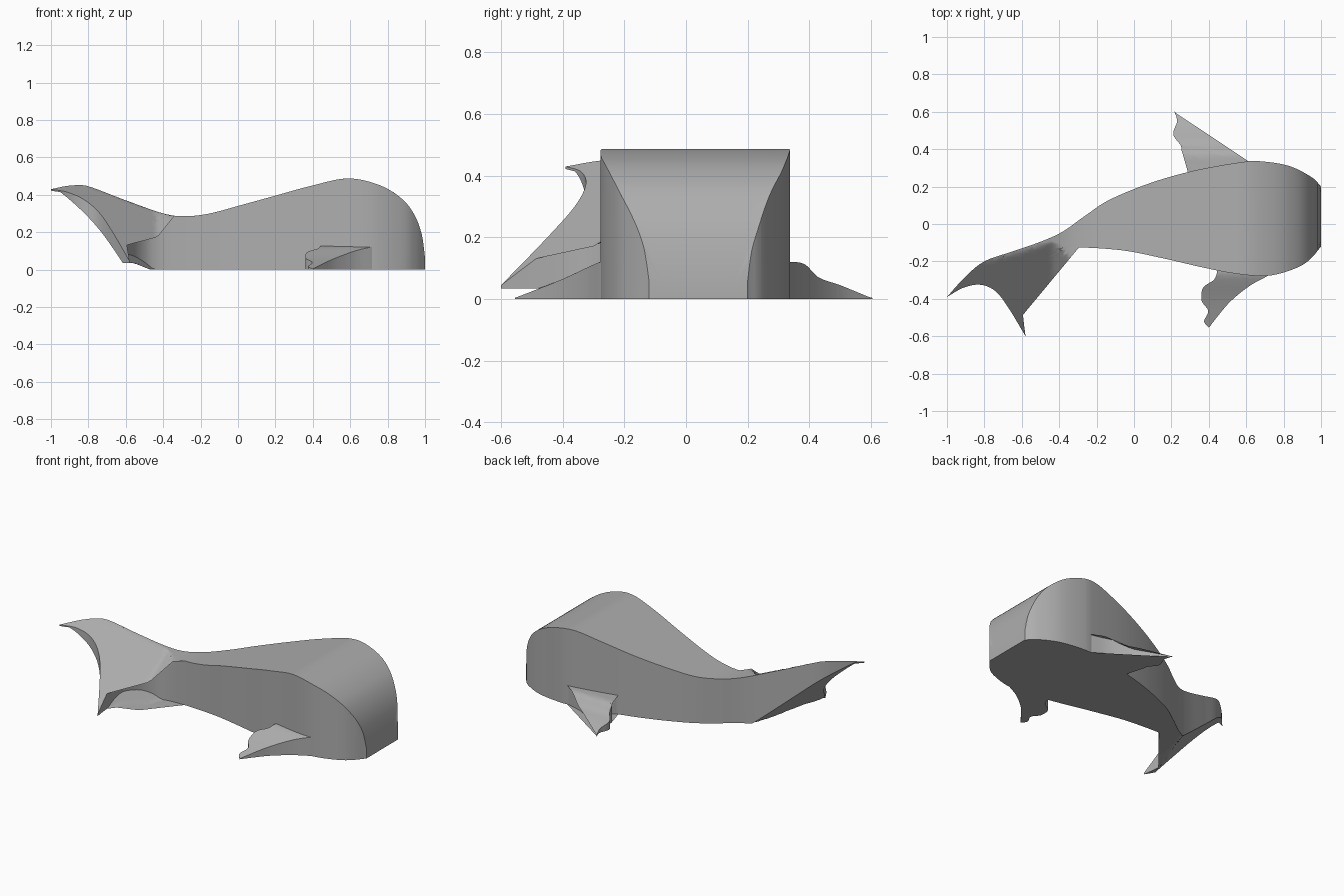
import bpy, bmesh, math
from mathutils import Vector

if "Cube" in bpy.data.objects:
    bpy.data.objects.remove(bpy.data.objects["Cube"], do_unlink=True)

grey = bpy.data.materials.new("soft_grey")
grey.use_nodes = True
tone = (0.42, 0.42, 0.42, 1)
grey.diffuse_color = tone
grey.node_tree.nodes["Principled BSDF"].inputs["Base Color"].default_value = tone


def smooth_path(points, steps=8):
    """Catmull-Rom curve through the points."""
    p = [Vector(q) for q in points]
    p = [2 * p[0] - p[1]] + p + [2 * p[-1] - p[-2]]
    path = []
    for a, b, c, d in zip(p, p[1:], p[2:], p[3:]):
        for i in range(steps):
            t = i / steps
            path.append(0.5 * (2 * b + (c - a) * t + (2 * a - 5 * b + 4 * c - d) * t ** 2
                               + (3 * b - a - 3 * c + d) * t ** 3))
    return path + [p[-2]]


def height_curve(points):
    """Function giving the height along a smooth profile."""
    path = smooth_path(points)

    def height(x):
        if x <= path[0].x:
            return path[0].y
        for a, b in zip(path, path[1:]):
            if x <= b.x:
                return a.y + (b.y - a.y) * (x - a.x) / max(b.x - a.x, 1e-6)
        return path[-1].y
    return height


def slab(name, edges, top, bottom, step, y_cut_limit):
    """Fill a plan outline, slice it finely and stretch it between two surfaces."""
    outline = [q for edge in edges for q in smooth_path(edge)[:-1]]
    bm = bmesh.new()
    bm.faces.new([bm.verts.new((q.x, q.y, 0)) for q in outline])
    bmesh.ops.triangulate(bm, faces=bm.faces[:])
    for axis in (0, 1):
        low = min(q[axis] for q in outline)
        high = max(q[axis] for q in outline)
        normal = (1, 0, 0) if axis == 0 else (0, 1, 0)
        for i in range(1, int((high - low) / step) + 1):
            faces = [f for f in bm.faces
                     if axis == 0 or f.calc_center_median().x < y_cut_limit]
            geom = set(faces)
            for f in faces:
                geom.update(f.edges)
                geom.update(f.verts)
            bmesh.ops.bisect_plane(bm, geom=list(geom), dist=1e-5, plane_no=normal,
                                   plane_co=[(low + i * step) * n for n in normal])
    lower = bm.verts[:]
    grown = bmesh.ops.extrude_face_region(bm, geom=bm.faces[:], use_keep_orig=True)
    for v in [g for g in grown["geom"] if isinstance(g, bmesh.types.BMVert)]:
        v.co.z = top(v.co.x, v.co.y)
    for v in lower:
        v.co.z = bottom(v.co.x, v.co.y)
    bmesh.ops.recalc_face_normals(bm, faces=bm.faces[:])
    mesh = bpy.data.meshes.new(name)
    bm.to_mesh(mesh)
    bm.free()
    obj = bpy.data.objects.new(name, mesh)
    bpy.context.collection.objects.link(obj)
    mesh.materials.append(grey)
    bpy.ops.object.select_all(action="DESELECT")
    obj.select_set(True)
    bpy.context.view_layer.objects.active = obj
    bpy.ops.object.shade_smooth_by_angle(angle=math.radians(35))
    return obj


# Body and tail: side profile, sloping fluke plane and ramped underside
back_line = height_curve([(-1, .43), (-.9, .46), (-.8, .445), (-.6, .37), (-.4, .3), (-.28, .285),
                          (-.15, .3), (0, .34), (.2, .395), (.4, .45), (.59, .487), (.76, .45),
                          (.88, .375), (.947, .285), (.984, .18), (1, .06)])


def body_top(x, y):
    fluke = .127 - .572 * x + .69 * y + max(0, x + .43)
    return min(back_line(x), fluke)


def body_bottom(x, y):
    ramp = -.391 - .966 * x + .312 * y
    lift = max(0, min(.034, -.4 * (x + .47)))
    return min(max(ramp, lift), body_top(x, y) - .008)


nose = [(1, -.12), (1, .2)]
far_side = [(1, .2), (.95, .25), (.83, .31), (.68, .335), (.57, .33), (.32, .285), (.09, .22),
            (-.13, .13), (-.26, .045), (-.38, -.04), (-.5, -.095), (-.66, -.15), (-.8, -.2),
            (-.9, -.28), (-1, -.39)]
tail_notch = [(-1, -.39), (-.91, -.34), (-.82, -.325), (-.74, -.36), (-.67, -.45), (-.58, -.6)]
near_side = [(-.58, -.6), (-.592, -.5), (-.6, -.38), (-.585, -.3), (-.53, -.2), (-.45, -.14),
             (-.32, -.125), (-.07, -.14), (.14, -.18), (.38, -.235), (.54, -.265), (.68, -.278),
             (.78, -.265), (.89, -.225), (.95, -.18), (1, -.12)]
slab("whale_body", [nose, far_side, tail_notch, near_side], body_top, body_bottom, .02, -.3)

# Flippers: scalloped trailing edge, height falling off away from the body
left_fall = height_curve([(.3, .122), (.38, .115), (.43, .07), (.5, .045), (.6, 0.004)])
right_fall = height_curve([(.24, .125), (.28, .12), (.4, .065), (.5, .025), (.555, 0.004)])
flippers = {
    "back_flipper": (left_fall,
                     [(.62, .33), (.5, .365), (.38, .435), (.29, .51), (.215, .605)],
                     [(.215, .605), (.23, .55), (.21, .48), (.25, .42), (.26, .385), (.325, .36),
                      (.335, .32), (.29, .27)],
                     [(.29, .27), (.6, .27), (.62, .33)]),
    "front_flipper": (right_fall,
                      [(.72, -.275), (.62, -.33), (.52, -.41), (.45, -.49), (.4, -.555)],
                      [(.4, -.555), (.375, -.52), (.397, -.465), (.362, -.41), (.37, -.34),
                       (.43, -.295), (.45, -.23)],
                      [(.45, -.23), (.7, -.23), (.72, -.275)]),
}
for name, (fall, leading, trailing, root) in flippers.items():
    slab(name, [leading, trailing, root], lambda x, y, f=fall: f(abs(y)),
         lambda x, y: 0, .02, 2)
